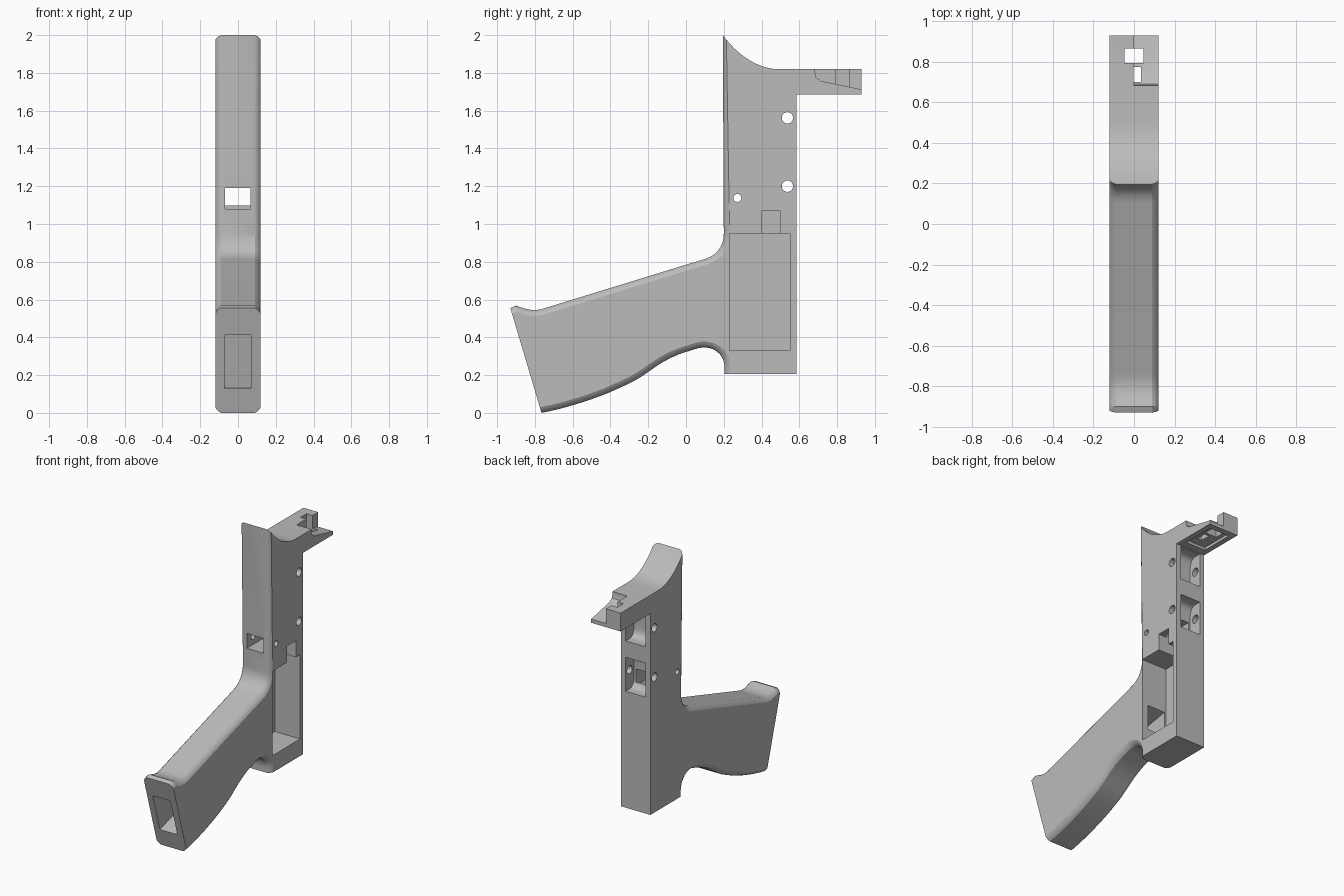
import bpy, bmesh, math
from mathutils import Vector
from mathutils.geometry import interpolate_bezier

cube = bpy.data.objects.get("Cube")
if cube:
    bpy.data.objects.remove(cube, do_unlink=True)

HALF = 0.12          # half the body thickness


def curve(a, b, c, d, n=9):
    """Points of a smooth curve in the side plane."""
    return [tuple(p) for p in interpolate_bezier(*[Vector(v) for v in (a, b, c, d)], n)]


def extrude_profile(name, pts, x0, x1, rounded=()):
    """Solid made from a side profile (y, z), with chosen rim edges softened."""
    bm = bmesh.new()
    left = [bm.verts.new((x0, y, z)) for y, z in pts]
    right = [bm.verts.new((x1, y, z)) for y, z in pts]
    n = len(pts)
    bm.faces.new(left)
    bm.faces.new(right[::-1])
    for i in range(n):
        j = (i + 1) % n
        bm.faces.new((left[j], left[i], right[i], right[j]))
    bmesh.ops.recalc_face_normals(bm, faces=bm.faces[:])
    rims = [bm.edges.get((ring[i], ring[(i + 1) % n]))
            for ring in (left, right) for i in rounded]
    if rims:
        bmesh.ops.bevel(bm, geom=rims, offset=0.031, segments=3, profile=0.36,
                        affect='EDGES', clamp_overlap=False)
    mesh = bpy.data.meshes.new(name)
    bm.to_mesh(mesh)
    bm.free()
    obj = bpy.data.objects.new(name, mesh)
    bpy.context.collection.objects.link(obj)
    return obj


def cut(body, cutter):
    """Subtract a helper solid and throw it away."""
    cutter.hide_render = True
    mod = body.modifiers.new("cut", 'BOOLEAN')
    mod.operation, mod.solver, mod.object = 'DIFFERENCE', 'EXACT', cutter
    bpy.context.view_layer.objects.active = body
    bpy.ops.object.modifier_apply(modifier=mod.name)
    bpy.data.objects.remove(cutter, do_unlink=True)


def box(x0, x1, y0, y1, z0, z1):
    return extrude_profile("box_cutter", [(y0, z0), (y1, z0), (y1, z1), (y0, z1)], x0, x1)


def pin(y, z, r):
    ring = [(y + r * math.cos(math.tau * i / 24), z + r * math.sin(math.tau * i / 24))
            for i in range(24)]
    return extrude_profile("pin_cutter", ring, -0.2, 0.2)


# Outline pieces: saddle and arm, guard arch, underside, butt lip, upper grip bend
saddle = curve((0.195, 2.0), (0.26, 1.91), (0.37, 1.82), (0.49, 1.82), 12)
arm = [(0.93, 1.82), (0.93, 1.685), (0.585, 1.685), (0.585, 0.205)]
arch = [(0.205, 0.205)] + curve((0.205, 0.235), (0.205, 0.32), (0.13, 0.37), (0.04, 0.335), 12)
underside = (curve((-0.03, 0.313), (-0.18, 0.255), (-0.19, 0.2), (-0.35, 0.133), 9)
             + curve((-0.42, 0.102), (-0.54, 0.055), (-0.66, 0.02), (-0.765, 0.0), 7))
lip = [(-0.93, 0.555)] + curve((-0.9, 0.568), (-0.85, 0.55), (-0.8, 0.53), (-0.73, 0.56), 7)
bend = curve((0.1, 0.815), (0.17, 0.835), (0.2, 0.89), (0.2, 0.95), 9)
outline = saddle + arm + arch + underside + lip + bend

first = len(saddle + arm)
butt = first + len(arch + underside) - 1
rounded = [i for i in range(first, len(outline)) if i != butt]
body = extrude_profile("grip_frame", outline, -HALF, HALF, rounded)

# Side pocket with its upper notch
cut(body, box(-0.085, 0.2, 0.23, 0.55, 0.33, 0.95))
cut(body, box(-0.07, 0.2, 0.40, 0.50, 0.90, 1.07))

# Trigger slot through the front, dropping into the notch
cut(body, extrude_profile("slot_cutter", [(0.1, 1.08), (0.401, 1.08), (0.401, 1.06),
                                          (0.49, 1.06), (0.49, 1.19), (0.1, 1.19)],
                          -0.068, 0.066))

# Tunnel running up through the handle into the pocket
cut(body, extrude_profile("tunnel_cutter", [(-0.95, 0.088), (0.26, 0.44), (0.26, 0.62),
                                            (-0.95, 0.40)], -0.072, 0.07))

# Rounded recesses in the back of the column
for low, high in ((1.06, 1.31), (1.43, 1.68)):
    recess = ([(0.65, low), (0.56, low)]
              + curve((0.54, low), (0.5, low), (0.485, low + 0.03), (0.485, low + 0.07), 6)
              + curve((0.485, high - 0.07), (0.485, high - 0.03), (0.5, high), (0.54, high), 6)
              + [(0.65, high)])
    cut(body, extrude_profile("recess_cutter", recess, -0.082, 0.082))

# Cross pins
for y, z, r in ((0.537, 1.562, 0.03), (0.537, 1.2, 0.03), (0.272, 1.138, 0.021)):
    cut(body, pin(y, z, r))

# Arm end: sloped half, square hole, narrow slot, shallow recess underneath
cut(body, extrude_profile("slope_cutter", [(0.683, 1.9), (0.683, 1.80), (0.69, 1.775),
                                           (0.715, 1.757), (0.96, 1.706), (0.96, 1.9)],
                          0.0, 0.2))
cut(body, box(-0.048, 0.046, 0.795, 0.865, 1.6, 1.9))
cut(body, box(-0.002, 0.035, 0.70, 0.775, 1.6, 1.9))
cut(body, box(-0.08, 0.08, 0.64, 0.885, 1.6, 1.705))

# Single plain colour
grey = bpy.data.materials.new("light_grey")
grey.use_nodes = True
colour = (0.5, 0.5, 0.5, 1.0)
grey.diffuse_color = colour
grey.node_tree.nodes["Principled BSDF"].inputs["Base Color"].default_value = colour
body.data.materials.clear()
body.data.materials.append(grey)
for poly in body.data.polygons:
    poly.material_index = 0

# Smooth curves, crisp edges
bpy.ops.object.select_all(action='DESELECT')
body.select_set(True)
bpy.context.view_layer.objects.active = body
bpy.ops.object.shade_smooth_by_angle(angle=math.radians(28))
